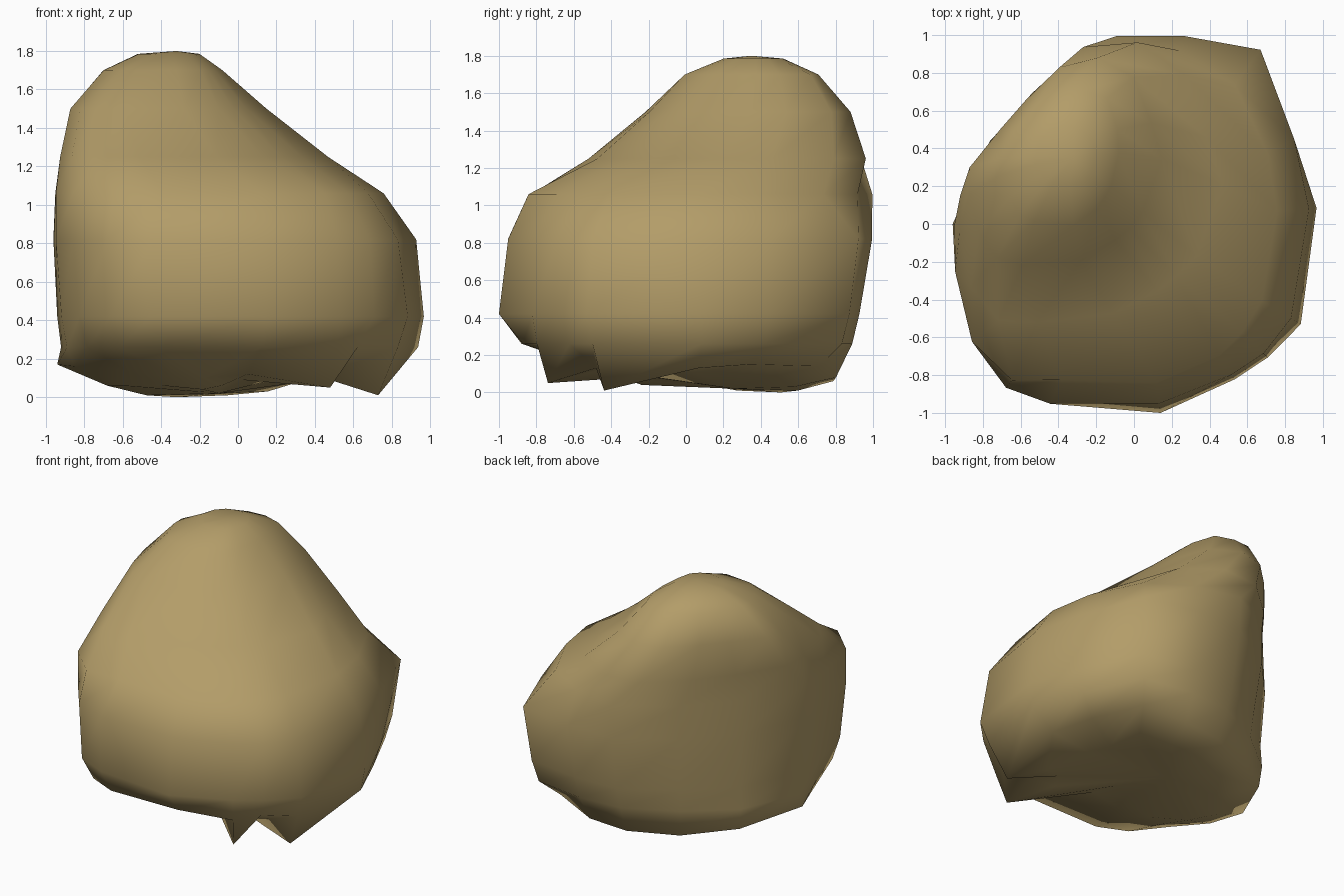
import bpy, bmesh, math

# Directions (degrees) of the rock's corners, counter-clockwise from +x
ANGLES = [5, 28, 54, 75, 95, 122, 150, 180, 195, 216, 232, 245, 278, 303, 315, 329]

# Rock slices from bottom to top: height, centre x, centre y, radius per direction
SLICES = [
    (0.26, 0.00, 0.00, [.94, .90, 1.03, .92, .87, .81, .86, .92, .92, .97, 1.0, .97, .88, .95, .88, .97]),
    (0.42, 0.00, 0.00, [.97, .95, 1.08, .96, .92, .83, .85, .94, .95, 1.02, 1.08, 1.05, 1.01, .98, 1.0, 1.03]),
    (0.82, 0.00, 0.00, [.93, .96, 1.14, 1.03, .99, .89, .88, .96, .98, 1.06, 1.10, 1.05, .96, .95, .97, .97]),
    (1.06, 0.00, 0.00, [.76, .80, .91, .95, 1.0, .89, .87, .95, .98, 1.06, 1.05, .91, .85, .83, .81, .79]),
    (1.25, -.20, 0.15, [.67, .66, .79, .84, .79, .64, .61, .72, .75, .82, .84, .74, .63, .60, .60, .62]),
    (1.50, -.35, 0.30, [.50, .50, .59, .60, .53, .42, .41, .52, .54, .58, .61, .57, .50, .46, .46, .46]),
    (1.70, -.37, 0.35, [.29, .32, .39, .37, .35, .31, .30, .33, .34, .35, .38, .37, .36, .32, .30, .29]),
]
# Underside rim with two pointed front feet: radius and height per direction
RIM = [(.76, .13), (.74, .15), (.88, .14), (.83, .08), (.79, .06), (.76, .06),
       (.84, .11), (.94, .17), (.88, .16), (.72, .14), (.52, .10), (.42, .10),
       (.36, .12), (.88, .05), (.68, .13), (.85, .01)]
# Base inside the rim, hollowed between the feet
BASE = [(.42, .11), (.42, .11), (.60, .09), (.60, .03), (.60, .01), (.60, .00),
        (.55, .01), (.68, .06), (.62, .06), (.48, .06), (.30, .04), (.20, .06),
        (.15, .09), (.55, .12), (.50, .13), (.58, .10)]


def ring(bm, cx, cy, points):
    """Closed ring of vertices from (radius, height) pairs."""
    return [bm.verts.new((cx + r * math.cos(math.radians(a)),
                          cy + r * math.sin(math.radians(a)), z))
            for a, (r, z) in zip(ANGLES, points)]


def fan(bm, loop, tip):
    """Close a ring with triangles to one point."""
    v = bm.verts.new(tip)
    for i in range(len(loop)):
        bm.faces.new((loop[i - 1], loop[i], v))


# Skin the slices into one stone, with a small ring rounding the summit
bm = bmesh.new()
rings = [ring(bm, 0, 0, BASE), ring(bm, 0, 0, RIM)]
rings += [ring(bm, cx, cy, [(r, z) for r in radii]) for z, cx, cy, radii in SLICES]
rings.append(ring(bm, -.36, .36, [(.16, 1.785)] * len(ANGLES)))
for low, high in zip(rings, rings[1:]):
    for i in range(len(low)):
        bm.faces.new((low[i - 1], low[i], high[i], high[i - 1]))
fan(bm, rings[0], (-.10, .25, .02))
fan(bm, rings[-1], (-.32, .35, 1.8))
bmesh.ops.recalc_face_normals(bm, faces=bm.faces)
for f in bm.faces:
    f.smooth = True

mesh = bpy.data.meshes.new("rock")
bm.to_mesh(mesh)
bm.free()
rock = bpy.data.objects.new("rock", mesh)
bpy.context.collection.objects.link(rock)

# Sandy brown stone
mat = bpy.data.materials.new("sandstone")
mat.diffuse_color = (.45, .335, .14, 1)
mesh.materials.append(mat)
